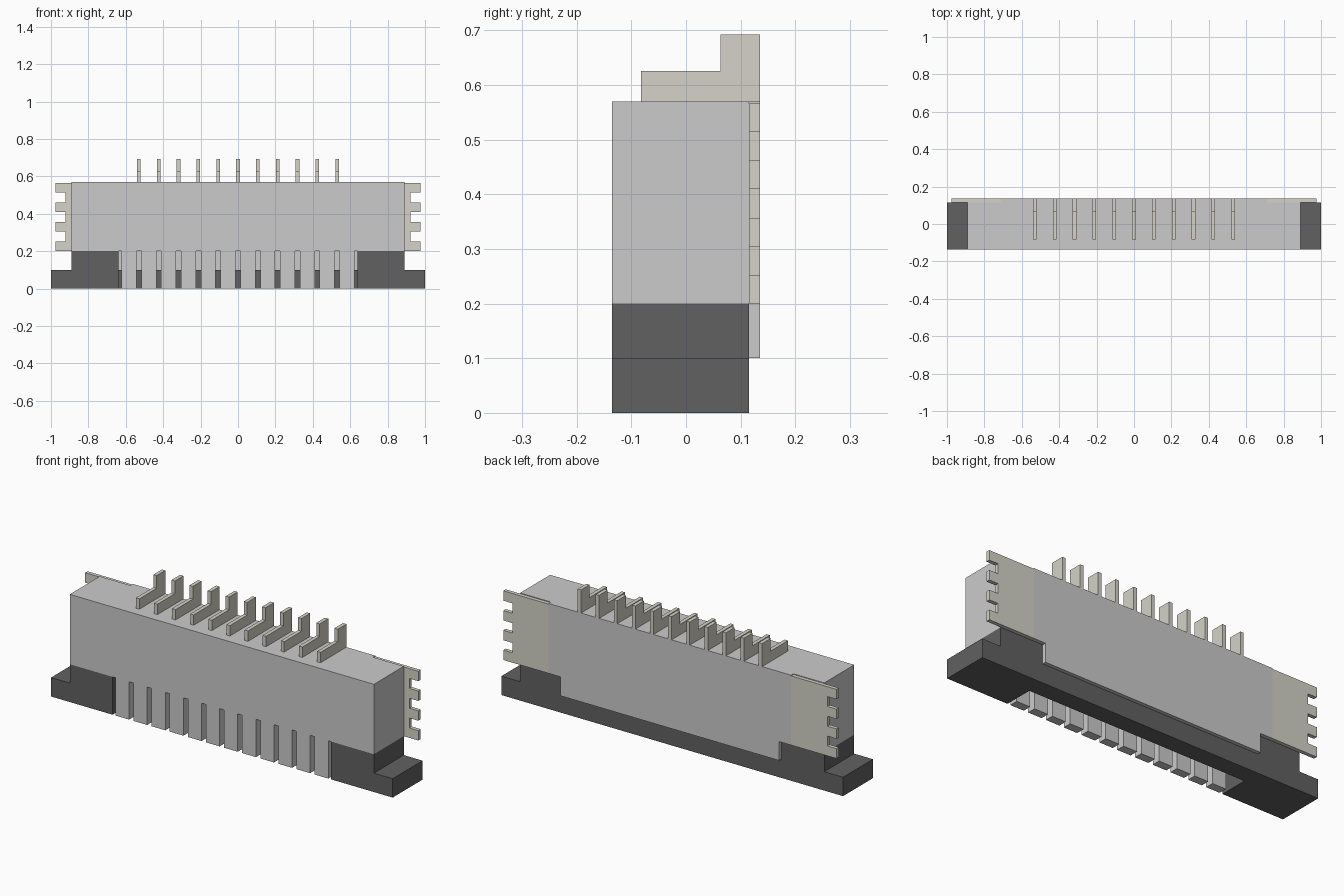
import bpy, bmesh

if "Cube" in bpy.data.objects:
    bpy.data.objects.remove(bpy.data.objects["Cube"])


def extrude(name, profiles, axis, lo, hi, mat=None):
    """Extrude closed profiles: (x, z) along y, or (y, z) along x."""
    bm = bmesh.new()
    for p in profiles:
        def place(a, b, t):
            return (a, t, b) if axis == 'y' else (t, a, b)
        face = bm.faces.new([bm.verts.new(place(a, b, lo)) for a, b in p])
        ext = bmesh.ops.extrude_face_region(bm, geom=[face], use_keep_orig=True)
        verts = [g for g in ext['geom'] if isinstance(g, bmesh.types.BMVert)]
        d = hi - lo
        bmesh.ops.translate(bm, verts=verts, vec=(0, d, 0) if axis == 'y' else (d, 0, 0))
    bmesh.ops.recalc_face_normals(bm, faces=bm.faces)
    mesh = bpy.data.meshes.new(name)
    bm.to_mesh(mesh)
    bm.free()
    obj = bpy.data.objects.new(name, mesh)
    bpy.context.collection.objects.link(obj)
    if mat:
        mesh.materials.append(mat)
    return obj


def rect(x0, x1, z0, z1):
    return [(x0, z0), (x1, z0), (x1, z1), (x0, z1)]


def flip(p):
    return [(-a, b) for a, b in p]


def material(name, rgb):
    m = bpy.data.materials.new(name)
    m.diffuse_color = (*rgb, 1)
    m.use_nodes = True
    m.node_tree.nodes["Principled BSDF"].inputs["Base Color"].default_value = m.diffuse_color
    return m


dark = material("dark_plastic", (0.12, 0.12, 0.12))
metal = material("pale_metal", (0.66, 0.65, 0.58))

FRONT, MID, BACK = -0.135, 0.115, 0.135
TOP, SEAT, LIP = 0.57, 0.20, 0.10
PITCH, SLOT = 0.106, 0.64

# Housing block and its rear wall, which drops lower between the latch ends
extrude("housing", [rect(-0.89, 0.89, SEAT, TOP)], 'y', FRONT, MID)
wall = [(-SLOT, LIP), (SLOT, LIP), (SLOT, SEAT), (0.71, SEAT)]
wall += [(0.71, TOP), (-0.71, TOP), (-0.71, SEAT), (-SLOT, SEAT)]
extrude("housing_rear_wall", [wall], 'y', MID, BACK)

# Ribs under the front of the housing
ribs = [rect(c - 0.04, c + 0.04, 0, SEAT) for c in ((i - 5.5) * PITCH for i in range(12))]
extrude("front_ribs", ribs, 'y', FRONT, -0.09)

# Dark slider: stepped ends joined by a low rear bar
end = [(SLOT, 0), (1, 0), (1, LIP), (0.89, LIP), (0.89, SEAT), (SLOT, SEAT)]
extrude("slider_ends", [end, flip(end)], 'y', FRONT, MID, dark)
extrude("slider_bar", [rect(-SLOT, SLOT, 0, LIP)], 'y', 0.02, MID, dark)

# Toothed solder tabs on both ends: four teeth, three notches
step = (TOP - 0.004 - SEAT) / 7
tab = [(0.71, SEAT)]
for i in range(7):
    x = 0.975 if i % 2 == 0 else 0.922
    tab += [(x, SEAT + i * step), (x, SEAT + (i + 1) * step)]
tab.append((0.71, TOP - 0.004))
extrude("solder_tabs", [tab, flip(tab)], 'y', MID, BACK, metal)

# Row of L-shaped contact pins on top
pin = [(-0.082, TOP), (BACK, TOP), (BACK, 0.692), (0.063, 0.692), (0.063, 0.625), (-0.082, 0.625)]
for i in range(11):
    c = (i - 5) * PITCH
    extrude(f"contact_pin_{i + 1}", [pin], 'x', c - 0.01, c + 0.01, metal)
